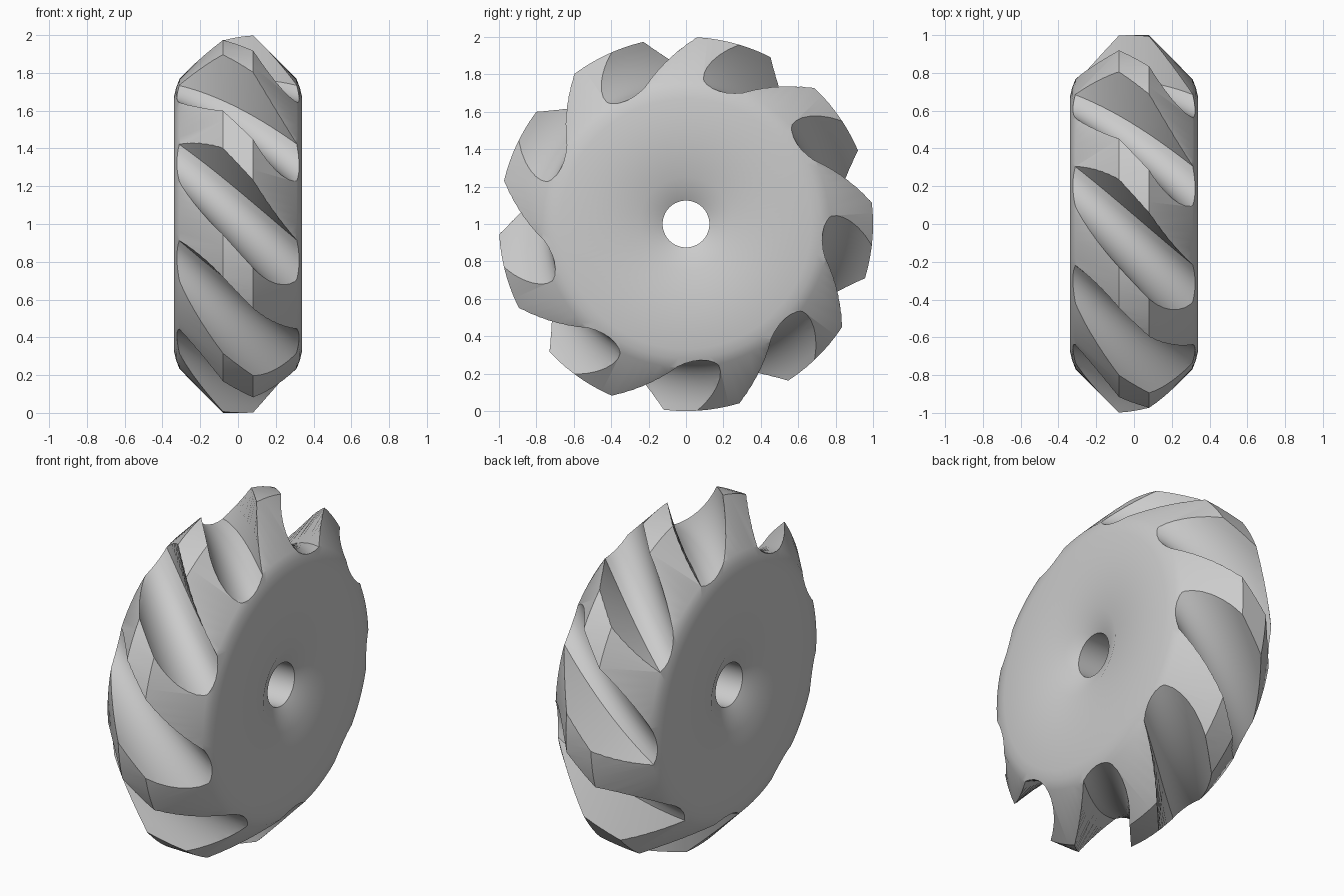
import bpy, bmesh
from math import sin, cos, radians, pi

TEETH = 9
TWIST = 64          # groove lead, degrees per unit of width
PHASE = 6.5

if "Cube" in bpy.data.objects:
    bpy.data.objects.remove(bpy.data.objects["Cube"], do_unlink=True)

steel = bpy.data.materials.new("plain grey")
steel.use_nodes = True
grey = (0.6, 0.6, 0.6, 1)
steel.diffuse_color = grey
steel.node_tree.nodes["Principled BSDF"].inputs["Base Color"].default_value = grey


def skin(bm, rings, close_rings):
    """Bridge successive closed point loops with quads."""
    n = len(rings[0])
    pairs = zip(rings, rings[1:] + rings[:1]) if close_rings else zip(rings, rings[1:])
    for a, b in pairs:
        for i in range(n):
            j = (i + 1) % n
            bm.faces.new((a[i], a[j], b[j], b[i]))


def finish(bm, name):
    bmesh.ops.recalc_face_normals(bm, faces=bm.faces)
    mesh = bpy.data.meshes.new(name)
    bm.to_mesh(mesh)
    bm.free()
    mesh.materials.append(steel)
    obj = bpy.data.objects.new(name, mesh)
    bpy.context.collection.objects.link(obj)
    return obj


# Turned blank: half profile (x, radius) mirrored, then spun about the x axis
half = [(0.08, 1.0), (0.31, 0.768), (0.328, 0.72), (0.34, 0.67), (0.34, 0.25), (0.28, 0.125)]
profile = half + [(-x, r) for x, r in reversed(half)]
bm = bmesh.new()
SEG = 108
rings = []
for s in range(SEG):
    a = 2 * pi * s / SEG
    rings.append([bm.verts.new((x, r * cos(a), 1 + r * sin(a))) for x, r in profile])
skin(bm, rings, True)
wheel = finish(bm, "toothed_wheel")

# Helical groove cutters: straight tooth face on one side, round scoop on the other
section = [(0.765, 0.0), (1.1, -0.13), (1.1, 0.372)]
for k in range(12):
    t = radians(97 + k * 118 / 12)
    section.append((0.959 + 0.237 * cos(t), 0.136 + 0.237 * sin(t)))
bm = bmesh.new()
STEPS = 24
for tooth in range(TEETH):
    rings = []
    for s in range(STEPS + 1):
        x = -0.4 + 0.8 * s / STEPS
        a = radians(PHASE + TWIST * x + 360 * tooth / TEETH)
        rings.append([bm.verts.new((x, u * cos(a) - v * sin(a), 1 + u * sin(a) + v * cos(a)))
                      for u, v in section])
    skin(bm, rings, False)
    bm.faces.new(rings[0])
    bm.faces.new(rings[-1])
cutter = finish(bm, "groove_cutter")
cutter.hide_render = True

# Cut the grooves and bake the result
cut = wheel.modifiers.new("grooves", "BOOLEAN")
cut.operation = "DIFFERENCE"
cut.solver = "EXACT"
cut.object = cutter
bpy.ops.object.select_all(action="DESELECT")
wheel.select_set(True)
bpy.context.view_layer.objects.active = wheel
bpy.ops.object.modifier_apply(modifier=cut.name)
bpy.data.objects.remove(cutter, do_unlink=True)
bpy.ops.object.shade_smooth_by_angle(angle=radians(30))
